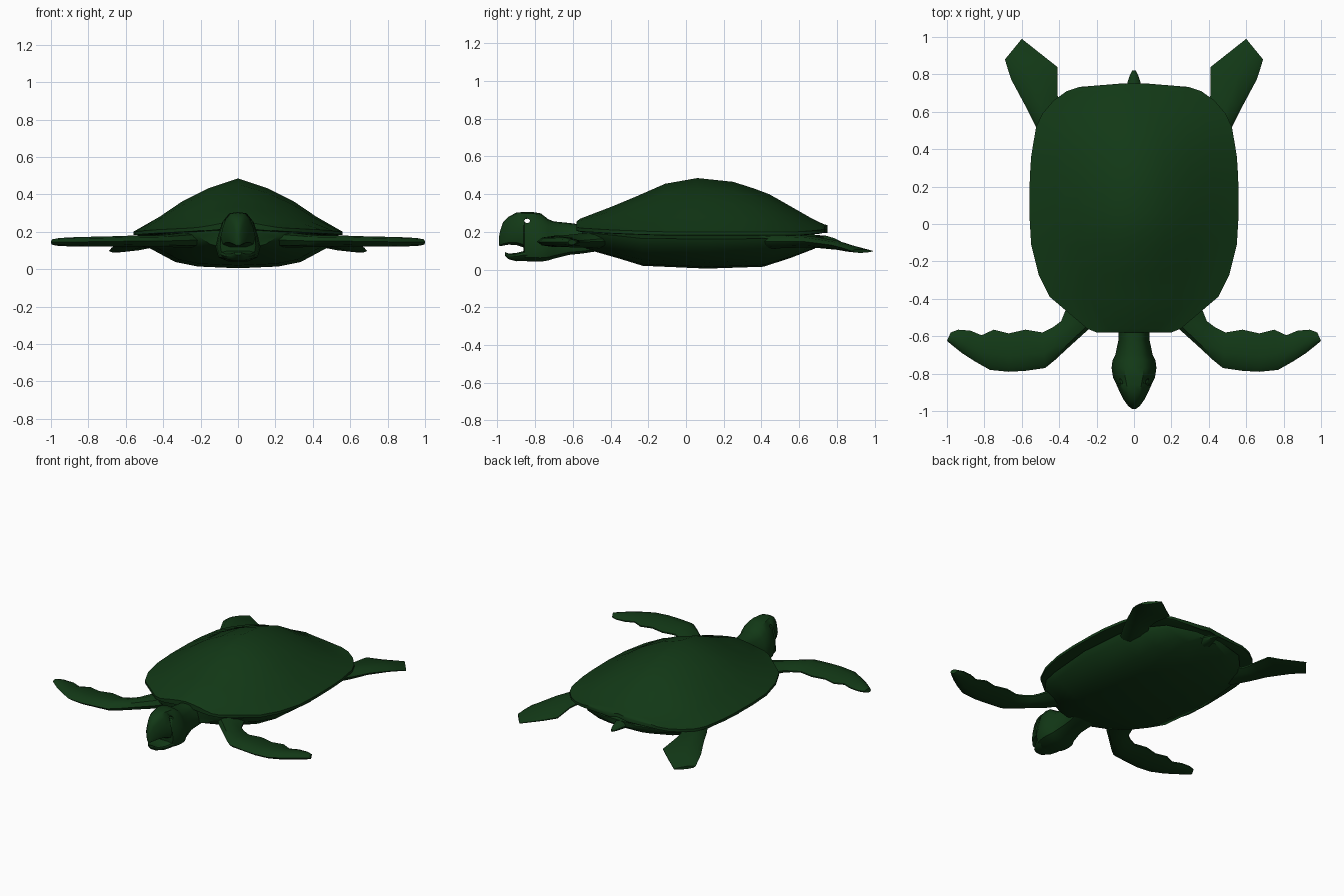
import bpy, bmesh, math
from mathutils import Vector

green = bpy.data.materials.new("dark_green")
green.diffuse_color = (0.006, 0.04, 0.008, 1)


def loft(name, rings, mirror=False, angle=40):
    """Skin a list of equal-length closed rings and cap both ends."""
    bm = bmesh.new()
    loops = [[bm.verts.new(p) for p in ring] for ring in rings]
    n = len(loops[0])
    for a, b in zip(loops, loops[1:]):
        for i in range(n):
            j = (i + 1) % n
            bm.faces.new((a[i], a[j], b[j], b[i]))
    bm.faces.new(loops[0])
    bm.faces.new(loops[-1])
    bmesh.ops.recalc_face_normals(bm, faces=bm.faces)
    me = bpy.data.meshes.new(name)
    bm.to_mesh(me)
    bm.free()
    me.shade_smooth()
    me.set_sharp_from_angle(angle=math.radians(angle))
    me.materials.append(green)
    ob = bpy.data.objects.new(name, me)
    bpy.context.collection.objects.link(ob)
    if mirror:
        ob.modifiers.new("mirror", 'MIRROR').use_clip = False
    return ob


def section(profile, y, hw, top, bot):
    """Symmetric ring at y from a half profile of (x, z) fractions."""
    half = [(x * hw, bot + z * (top - bot)) for x, z in profile]
    pts = half + [(-x, z) for x, z in half[-2:0:-1]]
    return [(x, y, z) for x, z in pts]


def blade(lead, trail, z, thick):
    """Flat lens-shaped flipper ring between two edge points."""
    a, b = Vector((*lead, z)), Vector((*trail, z))
    shape = [(0, 0), (.12, .7), (.4, 1), (.75, .7), (1, .15),
             (1, -.15), (.75, -.7), (.4, -1), (.12, -.7)]
    return [a.lerp(b, t) + Vector((0, 0, h * thick / 2)) for t, h in shape]


# Domed upper shell with a thin rim
dome = [(0, 1), (.29, .81), (.54, .56), (.75, .28), (1, 0)]
shell = [(-.58, .20, .255, .225), (-.56, .25, .27, .22), (-.39, .45, .335, .21),
         (-.27, .51, .385, .205), (-.11, .55, .455, .2), (.06, .56, .485, .2),
         (.25, .557, .465, .2), (.36, .55, .43, .2), (.44, .537, .4, .2),
         (.52, .523, .355, .2), (.59, .49, .315, .2), (.66, .43, .275, .205),
         (.71, .36, .25, .21), (.733, .29, .24, .215), (.75, .08, .235, .215)]
rings = []
for y, hw, top, rim in shell:
    h = top - rim
    under = [(1, -.018 / h), (.88, -.02 / h), (0, -.005 / h)]
    rings.append(section(dome + under, y, hw, top, rim))
loft("upper_shell", rings)

# Belly and lower shell
belly = [(0, 0), (.43, .05), (.67, .18), (.96, .6), (1, .85), (.8, 1), (0, 1)]
loft("lower_shell", [section(belly, *s) for s in [
    (-.55, .22, .215, .115), (-.5, .32, .21, .1), (-.36, .43, .2, .06),
    (-.23, .47, .19, .02), (.11, .5, .19, .005), (.41, .47, .19, .015),
    (.55, .42, .185, .06), (.68, .3, .185, .11), (.73, .12, .18, .145)]])

# Neck and head, with the upper beak in front of the mouth corner
skull = [(0, 1), (.42, .97), (.7, .82), (.88, .55), (1, .3), (.87, .08), (.45, 0), (0, 0)]
head = loft("head_and_neck", [section(skull, *s) for s in [
    (-.45, .1, .23, .1), (-.55, .085, .238, .085), (-.62, .083, .247, .078),
    (-.7, .1, .255, .058), (-.73, .115, .267, .048), (-.77, .12, .298, .042),
    (-.82, .112, .306, .042), (-.855, .095, .306, .045), (-.862, .093, .305, .118),
    (-.9, .075, .302, .13), (-.94, .055, .28, .132), (-.97, .033, .25, .127),
    (-.985, .017, .205, .124), (-.99, .008, .18, .128)]])

# Lower jaw
jaw = [(0, 1), (.6, 1), (.95, .85), (1, .6), (.8, .2), (.4, 0), (0, 0)]
loft("lower_jaw", [section(jaw, *s) for s in [
    (-.8, .1, .105, .043), (-.86, .09, .098, .045), (-.9, .07, .088, .044),
    (-.94, .04, .085, .055), (-.96, .02, .093, .075)]])

# Eye sockets cut through the head
ring = [(.016 * math.cos(i * math.pi / 4), .012 * math.sin(i * math.pi / 4)) for i in range(8)]
cutter = loft("eye_cutter", [[(x, -.842 + a, .258 + b) for a, b in ring] for x in (-.2, .2)])
cutter.hide_render = True
cutter.hide_viewport = True
cut = head.modifiers.new("eyes", 'BOOLEAN')
cut.object = cutter
cut.operation = 'DIFFERENCE'
cut.solver = 'EXACT'

# Front flippers with a scalloped trailing edge
loft("front_flippers", [blade(*s) for s in [
    ((.15, -.45), (.32, -.36), .16, .09), ((.245, -.565), (.37, -.47), .155, .08),
    ((.35, -.66), (.39, -.52), .152, .068), ((.42, -.725), (.43, -.55), .15, .062),
    ((.475, -.77), (.49, -.58), .15, .06), ((.58, -.785), (.58, -.565), .15, .058),
    ((.67, -.79), (.67, -.585), .148, .056), ((.77, -.78), (.75, -.565), .147, .054),
    ((.85, -.735), (.815, -.595), .146, .052), ((.92, -.69), (.875, -.57), .146, .048),
    ((.97, -.65), (.94, -.565), .145, .042), ((1, -.625), (.98, -.58), .145, .03)]],
    mirror=True)

# Rear flippers, sloping down to a broad paddle
loft("rear_flippers", [blade(*s) for s in [
    ((.44, .38), (.3, .45), .15, .08), ((.525, .52), (.4, .63), .15, .07),
    ((.58, .63), (.41, .7), .148, .06), ((.655, .77), (.41, .84), .13, .05),
    ((.675, .83), (.48, .895), .115, .04), ((.69, .88), (.6, .99), .098, .02)]],
    mirror=True)

# Tail
stub = [(0, 1), (.7, .85), (1, .5), (.7, .15), (0, 0)]
loft("tail", [section(stub, *s) for s in [
    (.62, .07, .185, .11), (.74, .04, .18, .125), (.79, .024, .165, .13), (.82, .01, .15, .135)]])
